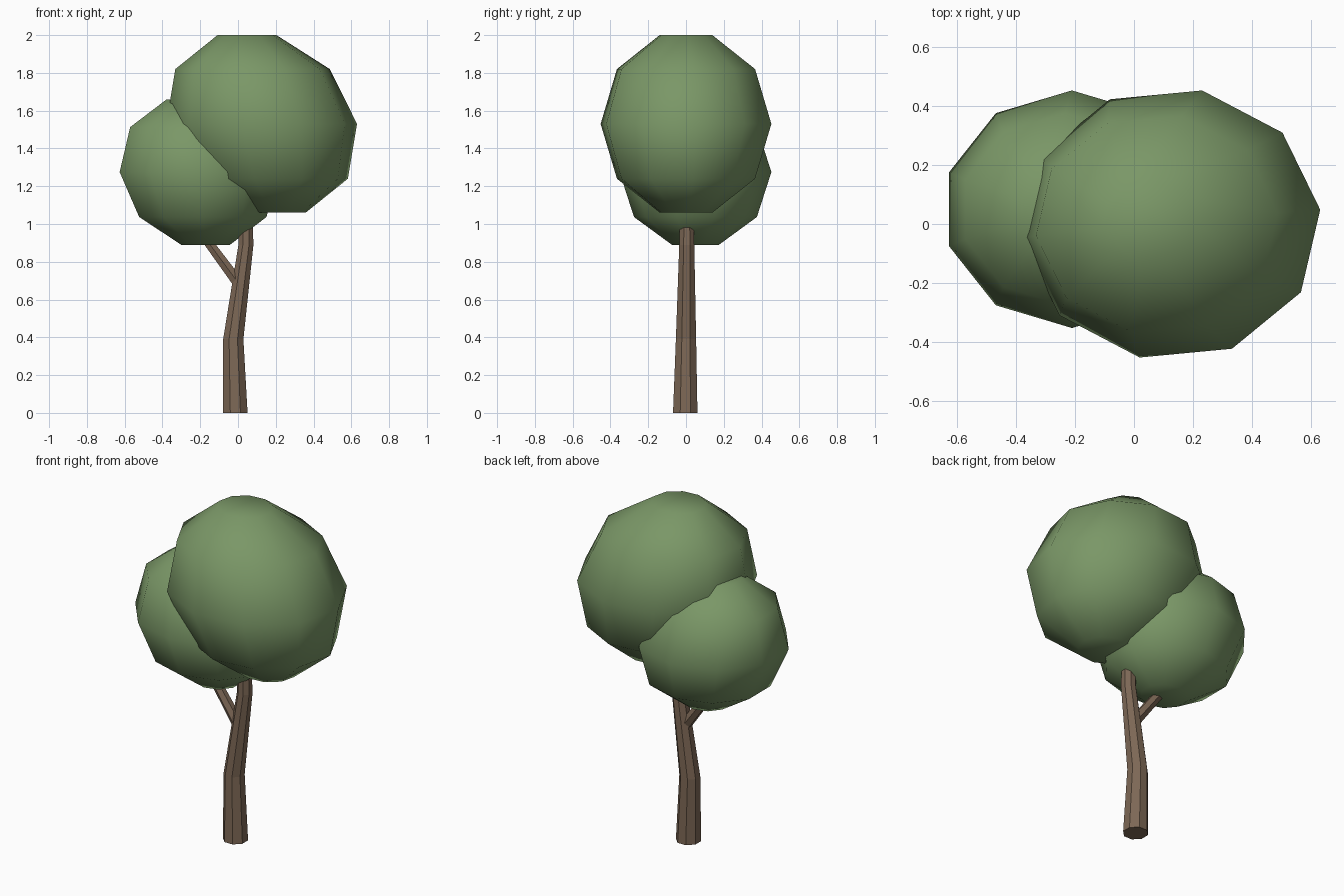
import bpy, bmesh, math
from mathutils import Vector

if "Cube" in bpy.data.objects:
    bpy.data.objects.remove(bpy.data.objects["Cube"])


def make_material(name, color):
    mat = bpy.data.materials.new(name)
    mat.diffuse_color = (*color, 1.0)
    mat.use_nodes = True
    mat.node_tree.nodes["Principled BSDF"].inputs["Base Color"].default_value = mat.diffuse_color
    return mat


leaf_green = make_material("leaf_green", (0.195, 0.310, 0.135))
bark_brown = make_material("bark_brown", (0.205, 0.138, 0.092))


def loft(name, rings, mat, smooth):
    """Skin a list of vertex rings and cap both ends."""
    bm = bmesh.new()
    loops = [[bm.verts.new(p) for p in ring] for ring in rings]
    n = len(loops[0])
    for low, high in zip(loops, loops[1:]):
        for i in range(n):
            j = (i + 1) % n
            bm.faces.new((low[i], low[j], high[j], high[i]))
    bm.faces.new(list(reversed(loops[0])))
    bm.faces.new(loops[-1])
    bmesh.ops.recalc_face_normals(bm, faces=bm.faces)
    for f in bm.faces:
        f.smooth = smooth
    mesh = bpy.data.meshes.new(name)
    bm.to_mesh(mesh)
    bm.free()
    mesh.materials.append(mat)
    obj = bpy.data.objects.new(name, mesh)
    bpy.context.collection.objects.link(obj)
    return obj


def crown(name, center, radii, phase, lean):
    """Ten-sided leaf ball with flat poles, leaning sideways with height."""
    rings = []
    for lat in (-72, -36, 0, 36, 72):
        a = math.radians(lat)
        dz = radii[2] * math.sin(a)
        ring = []
        for i in range(10):
            t = math.radians(phase + 36 * i)
            ring.append((center[0] + lean * dz + radii[0] * math.cos(a) * math.cos(t),
                         center[1] + radii[1] * math.cos(a) * math.sin(t),
                         center[2] + dz))
        rings.append(ring)
    return loft(name, rings, leaf_green, True)


def limb(name, path, sides, level):
    """Tapered limb through (x, y, z, radius) points; level rings stay horizontal."""
    pts = [Vector(p[:3]) for p in path]
    axis = (pts[-1] - pts[0]).normalized()
    u, v = Vector((1, 0, 0)), Vector((0, 1, 0))
    if not level:
        u = v.cross(axis).normalized()
        v = axis.cross(u)
    rings = []
    for p, (_, _, _, r) in zip(pts, path):
        angles = [2 * math.pi * (i + 0.5) / sides for i in range(sides)]
        rings.append([p + r * (u * math.cos(t) + v * math.sin(t)) for t in angles])
    return loft(name, rings, bark_brown, False)


# Leaf balls
crown("large_crown", (0.125, 0.0, 1.53), (0.508, 0.462, 0.494), 6, -0.165)
crown("small_crown", (-0.21, 0.05, 1.275), (0.438, 0.402, 0.405), 18, -0.10)

# Bent trunk and side branch
limb("trunk", [(-0.014, -0.004, 0.0, 0.070), (-0.025, 0.0, 0.39, 0.058),
               (0.042, 0.004, 0.89, 0.043), (0.04, 0.005, 1.20, 0.034)], 8, True)
limb("branch", [(0.015, 0.0, 0.67, 0.034), (-0.155, 0.01, 0.90, 0.028),
                (-0.25, 0.03, 1.03, 0.024)], 6, False)
